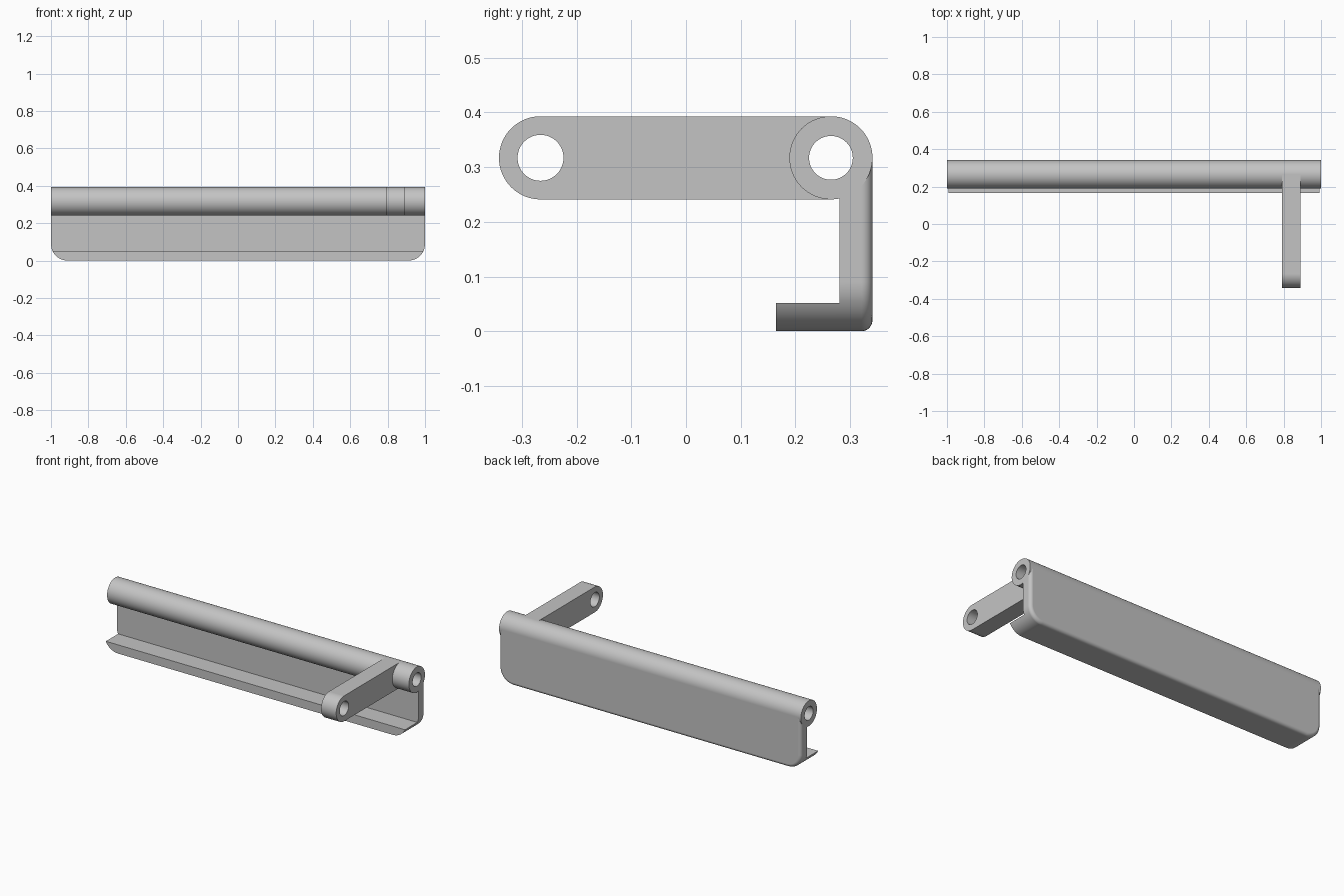
import bpy, bmesh
from math import sin, cos, pi, radians

old = bpy.data.objects.get("Cube")
if old:
    bpy.data.objects.remove(old, do_unlink=True)

GREY = (0.55, 0.55, 0.55, 1)
mat = bpy.data.materials.new("plain grey")
mat.use_nodes = True
mat.diffuse_color = GREY
mat.node_tree.nodes["Principled BSDF"].inputs["Base Color"].default_value = GREY

PIN_Y, PIN_Z = 0.265, 0.317      # hinge axis
EYE_Y = -0.266                   # hole at the free end of the arm
RADIUS, BORE = 0.076, 0.04
BACK, TOP = 0.341, PIN_Z


def arc(cx, cy, r, start, end, steps):
    """Points on an arc, angles in degrees."""
    angles = [radians(start + (end - start) * i / steps) for i in range(steps + 1)]
    return [(cx + r * cos(a), cy + r * sin(a)) for a in angles]


def circle(cx, cy, r):
    return arc(cx, cy, r, 0, 360, 64)[:-1]


def prism(name, outline, axis, lo, hi, bevel_rule=None, bevel=0.0):
    """Extrude an outline along x (points are y, z) or y (points are x, z)."""
    def place(p, d):
        return (d, p[0], p[1]) if axis == "x" else (p[0], d, p[1])
    bm = bmesh.new()
    a = [bm.verts.new(place(p, lo)) for p in outline]
    b = [bm.verts.new(place(p, hi)) for p in outline]
    bm.faces.new(a)
    bm.faces.new(b)
    for i in range(len(a)):
        j = (i + 1) % len(a)
        bm.faces.new((a[i], a[j], b[j], b[i]))
    bmesh.ops.recalc_face_normals(bm, faces=bm.faces)
    if bevel_rule:
        edges = [e for e in bm.edges if bevel_rule(e)]
        bmesh.ops.bevel(bm, geom=edges, offset=bevel, segments=6, profile=0.5,
                        affect="EDGES")
    mesh = bpy.data.meshes.new(name)
    bm.to_mesh(mesh)
    bm.free()
    mesh.materials.append(mat)
    ob = bpy.data.objects.new(name, mesh)
    bpy.context.collection.objects.link(ob)
    return ob


def activate(ob):
    bpy.ops.object.select_all(action="DESELECT")
    ob.select_set(True)
    bpy.context.view_layer.objects.active = ob


def cut(ob, cutter):
    activate(ob)
    mod = ob.modifiers.new("cut", "BOOLEAN")
    mod.operation, mod.solver, mod.object = "DIFFERENCE", "EXACT", cutter
    bpy.ops.object.modifier_apply(modifier=mod.name)


# Hinge tube along the whole width
tube = prism("hinge_tube", circle(PIN_Y, PIN_Z, RADIUS), "x", -1, 1)

# Lever arm: rounded free end, running back into the tube
arm_outline = arc(EYE_Y, PIN_Z, RADIUS, 90, 270, 32)
arm_outline += [(PIN_Y, PIN_Z - RADIUS), (PIN_Y, PIN_Z + RADIUS)]
arm = prism("lever_arm", arm_outline, "x", 0.79, 0.89)

# Flap with a front lip: rounded lower corners and a softened back rim
flap_outline = [(1, TOP), (-1, TOP)]
flap_outline += arc(-0.91, 0.09, 0.09, 180, 270, 12) + arc(0.91, 0.09, 0.09, 270, 360, 12)


def back_rim(e):
    on_back = all(abs(v.co.y - BACK) < 1e-4 for v in e.verts)
    on_top = all(abs(v.co.z - TOP) < 1e-4 for v in e.verts)
    return on_back and not on_top


flap = prism("flap_with_lip", flap_outline, "y", 0.165, BACK, back_rim, 0.02)

# Cutters: space above the lip, hinge bore, arm eye
notch = prism("notch_cutter", [(0.1, 0.052), (0.281, 0.052), (0.281, 0.5), (0.1, 0.5)],
              "x", -1.2, 1.2)
bore = prism("bore_cutter", circle(PIN_Y, PIN_Z, BORE), "x", -1.2, 1.2)
eye = prism("eye_cutter", circle(EYE_Y, PIN_Z, 0.042), "x", 0.6, 1.1)

cut(flap, notch)
cut(arm, eye)
for part in (tube, arm, flap):
    cut(part, bore)
for cutter in (notch, bore, eye):
    bpy.data.objects.remove(cutter, do_unlink=True)

# Smooth rounds, flat plates and crisp edges
for part in (tube, arm, flap):
    activate(part)
    bpy.ops.object.shade_smooth_by_angle(angle=radians(30))
    part.modifiers.new("even_shading", "WEIGHTED_NORMAL").keep_sharp = True
